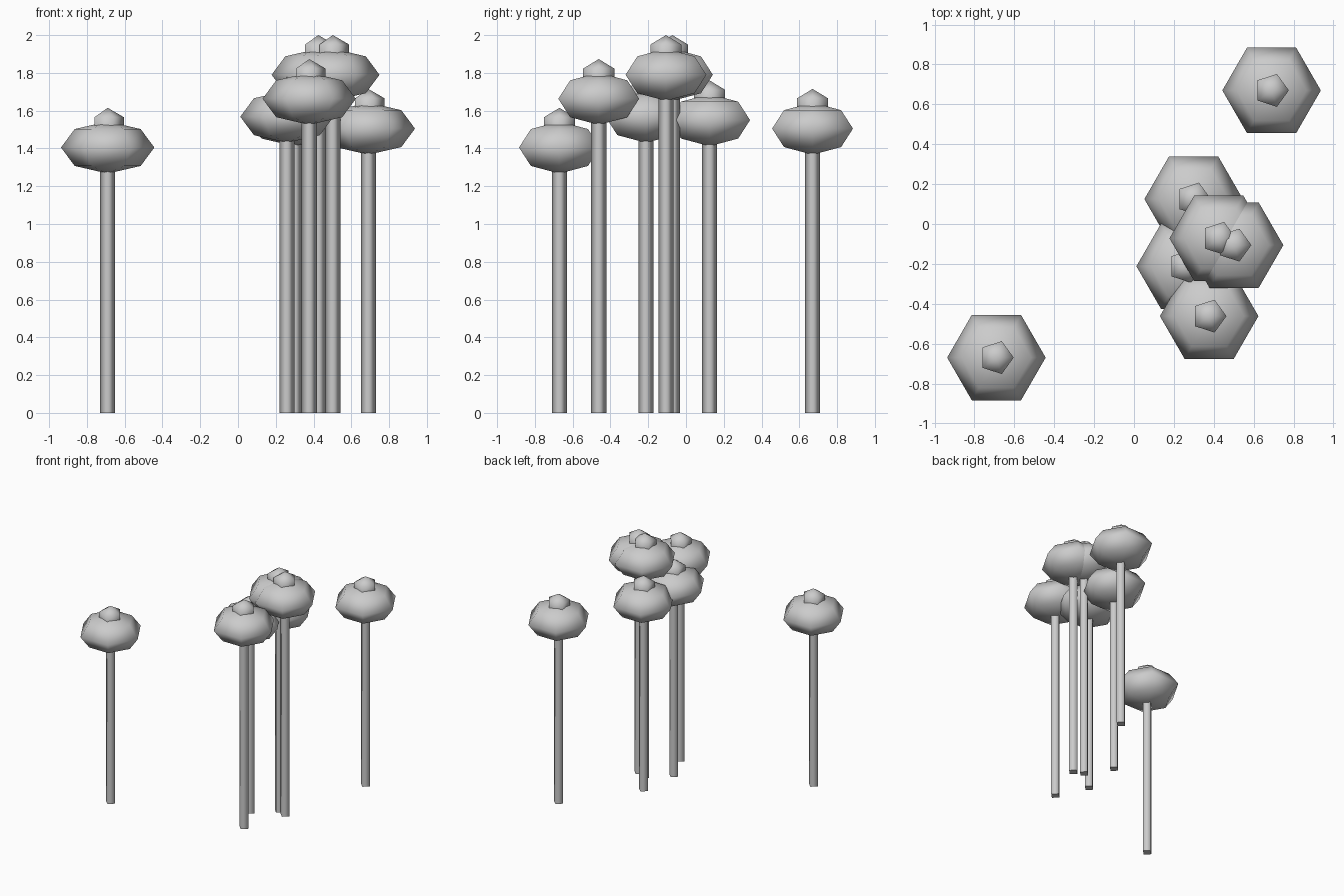
import bpy
import bmesh
from math import sin, cos, pi

cube = bpy.data.objects.get("Cube")
if cube:
    bpy.data.objects.remove(cube, do_unlink=True)

# One plain grey for everything
grey = bpy.data.materials.new("plain_grey")
grey.use_nodes = True
colour = (0.6, 0.6, 0.6, 1)
grey.diffuse_color = colour
bsdf = next(n for n in grey.node_tree.nodes if n.type == "BSDF_PRINCIPLED")
bsdf.inputs["Base Color"].default_value = colour


def lathe(name, profile, sides, location):
    """Turn (radius, height) points, bottom to top, with a corner on +x."""
    bm = bmesh.new()
    rings = []
    for r, z in profile:
        count = sides if r > 1e-4 else 1
        rings.append([bm.verts.new((r * cos(2 * pi * i / sides),
                                    r * sin(2 * pi * i / sides), z))
                      for i in range(count)])
    for low, high in zip(rings, rings[1:]):
        for i in range(sides):
            j = (i + 1) % sides
            corners = [low[i % len(low)], low[j % len(low)],
                       high[j % len(high)], high[i % len(high)]]
            bm.faces.new(list(dict.fromkeys(corners))).smooth = True
    # Flat end faces where the profile stays open
    if len(rings[0]) > 1:
        bm.faces.new(rings[0][::-1])
    if len(rings[-1]) > 1:
        bm.faces.new(rings[-1])
    mesh = bpy.data.meshes.new(name)
    bm.to_mesh(mesh)
    bm.free()
    mesh.materials.append(grey)
    obj = bpy.data.objects.new(name, mesh)
    obj.location = location
    bpy.context.collection.objects.link(obj)


def ball(radius, half_height, steps):
    """Half-ellipse profile from bottom pole to top pole."""
    return [(radius * sin(pi * k / steps), -half_height * cos(pi * k / steps))
            for k in range(steps + 1)]


# Tree positions and heights of the tips
trees = [
    (-0.69, -0.67, 1.615),
    (0.69, 0.67, 1.715),
    (0.377, -0.462, 1.873),
    (0.425, -0.072, 2.0),
    (0.502, -0.106, 2.0),
    (0.299, 0.125, 1.76),
    (0.259, -0.212, 1.778),
]

for n, (x, y, tip) in enumerate(trees, 1):
    middle = tip - 0.21
    lathe(f"trunk_{n}", [(0.04, 0), (0.04, middle)], 4, (x, y, 0))
    lathe(f"canopy_{n}", ball(0.247, 0.138, 4), 6, (x, y, middle))
    lathe(f"crown_tip_{n}", ball(0.1, 0.1, 3), 5, (x, y, tip - 0.1))
